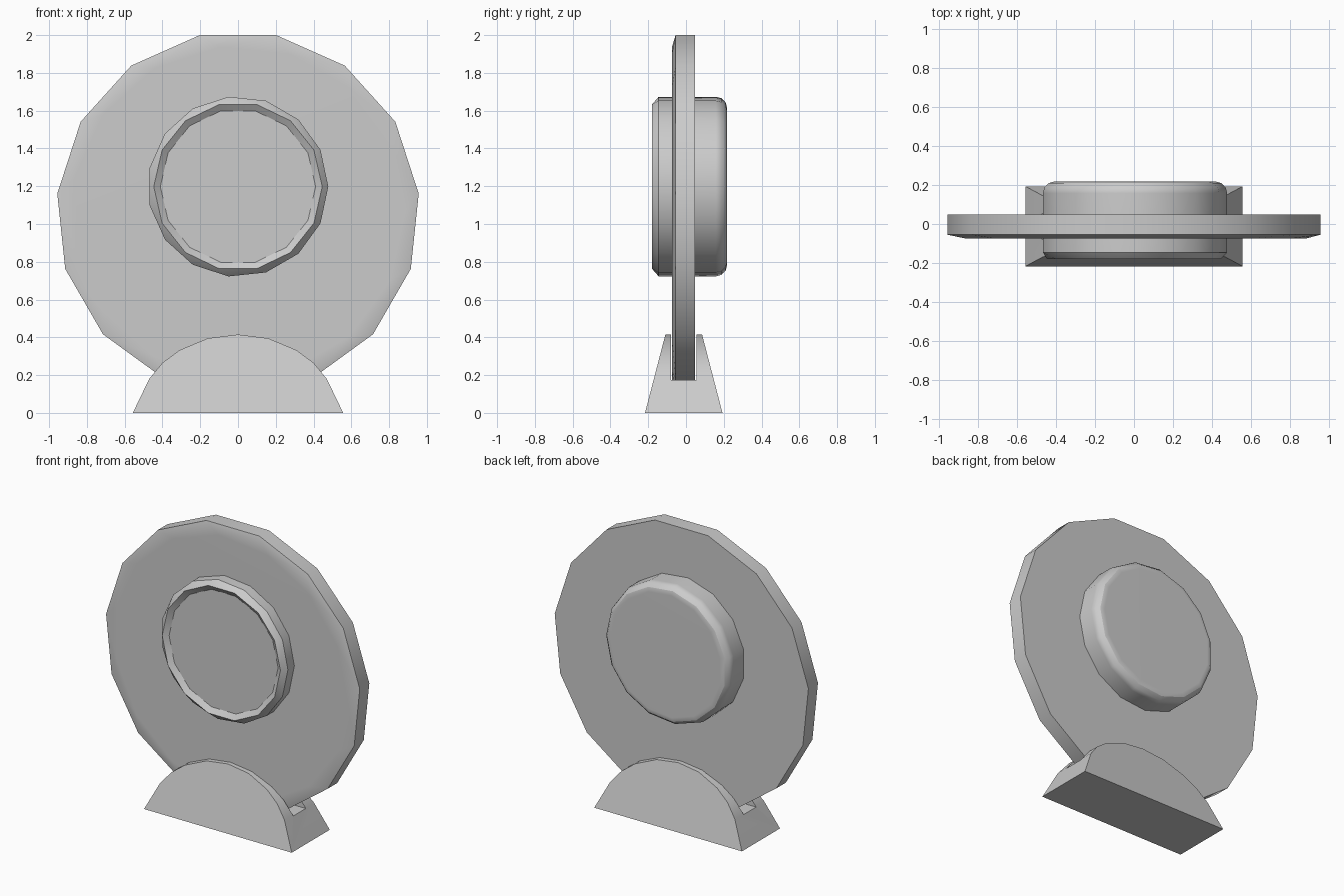
import bpy, bmesh
from math import sin, cos, pi, radians
from mathutils import Vector

old = bpy.data.objects.get("Cube")
if old:
    bpy.data.objects.remove(old, do_unlink=True)

GREY = (0.6, 0.6, 0.6, 1)
grey = bpy.data.materials.new("plain_grey")
grey.use_nodes = True
grey.diffuse_color = GREY
grey.node_tree.nodes["Principled BSDF"].inputs["Base Color"].default_value = GREY


def ring(radius, y, z, sides, start):
    """Regular polygon standing upright, facing the front."""
    return [Vector((radius * cos(start + 2 * pi * i / sides), y,
                    z + radius * sin(start + 2 * pi * i / sides)))
            for i in range(sides)]


def hull(points):
    """Convex solid around the points, with its flat faces merged."""
    bm = bmesh.new()
    for p in points:
        bm.verts.new(p)
    res = bmesh.ops.convex_hull(bm, input=bm.verts[:])
    loose = {v for v in res["geom_interior"] + res["geom_unused"]
             if isinstance(v, bmesh.types.BMVert)}
    bmesh.ops.delete(bm, geom=list(loose), context='VERTS')
    bmesh.ops.dissolve_limit(bm, angle_limit=radians(0.5),
                             verts=bm.verts[:], edges=bm.edges[:])
    bmesh.ops.recalc_face_normals(bm, faces=bm.faces[:])
    return bm


def make(name, bm):
    mesh = bpy.data.meshes.new(name)
    bm.to_mesh(mesh)
    bm.free()
    mesh.materials.append(grey)
    obj = bpy.data.objects.new(name, mesh)
    bpy.context.collection.objects.link(obj)
    return obj


def activate(obj):
    bpy.ops.object.select_all(action='DESELECT')
    obj.select_set(True)
    bpy.context.view_layer.objects.active = obj


def smooth(obj):
    activate(obj)
    bpy.ops.object.shade_smooth_by_angle(angle=radians(30))
    obj.modifiers.new("flat_face_normals", 'WEIGHTED_NORMAL').keep_sharp = True


# Large disc with a shallow sloping band around its front
Z = 1.06
flat_top = pi / 2 + pi / 15
smooth(make("disc", hull(ring(0.962, 0.048, Z, 15, flat_top)
                         + ring(0.962, -0.055, Z, 15, flat_top)
                         + ring(0.88, -0.075, Z, 15, 0))))

# Hub through the disc: chamfered front, rounded back
HZ = 1.198
points = ring(0.446, -0.18, HZ, 14, 0) + ring(0.478, -0.145, HZ, 15, 0)
for step in range(4):
    t = step * pi / 6
    points += ring(0.418 + 0.06 * cos(t), 0.158 + 0.06 * sin(t), HZ, 15, 0)
bm = hull(points)
front = [f for f in bm.faces if f.normal.y < -0.99]
bmesh.ops.inset_individual(bm, faces=front, thickness=0.035, depth=-0.025)
smooth(make("hub", bm))

# Arched stand whose front and back lean inward
arch = [(0.557, 0), (0.47, 0.18), (0.40, 0.265), (0.31, 0.332),
        (0.16, 0.395), (0, 0.415)]
stand = make("stand", hull([(side * x, y, z) for x, z in arch for side in (1, -1)
                            for y in (-0.217 + 0.26 * z, 0.193 - 0.26 * z)]))

# Slot in the stand that holds the disc
cutter = make("slot_cutter", hull([(x, y, z) for x in (-1, 1)
                                   for y in (-0.08, 0.055) for z in (0.175, 1)]))
cutter.hide_render = True
cut = stand.modifiers.new("slot", 'BOOLEAN')
cut.operation = 'DIFFERENCE'
cut.solver = 'EXACT'
cut.object = cutter
activate(stand)
bpy.ops.object.modifier_apply(modifier=cut.name)
bpy.data.objects.remove(cutter, do_unlink=True)
smooth(stand)
